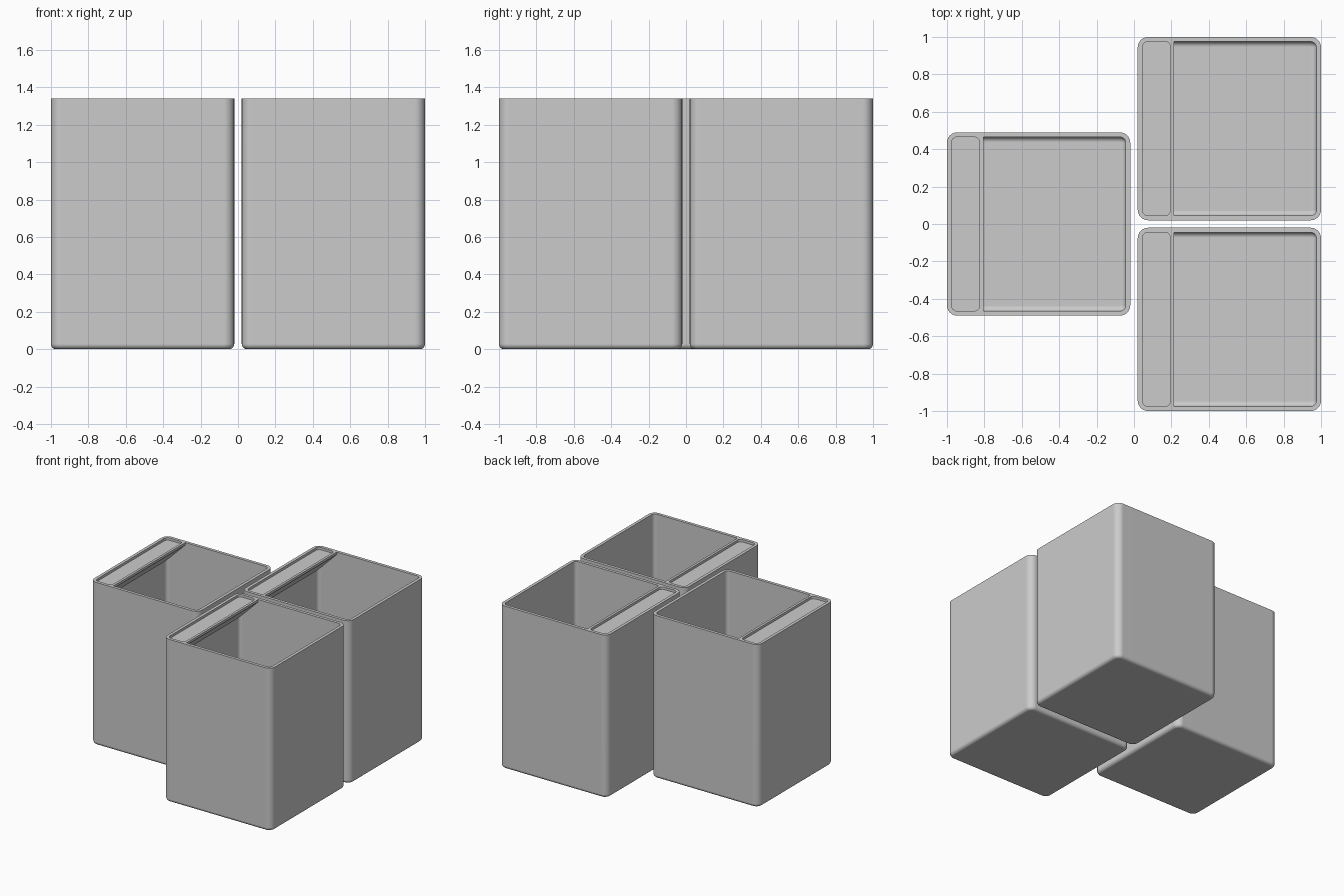
import bpy, bmesh, math

if "Cube" in bpy.data.objects:
    bpy.data.objects.remove(bpy.data.objects["Cube"])

SIZE, HEIGHT, WALL = 0.98, 1.34, 0.025
R_OUT, R_IN, FILLET, FLOOR = 0.055, 0.03, 0.028, 0.03
HALF = SIZE / 2
LEDGE_EDGE = -HALF + 0.195      # free edge of the label ledge
LIP, RECESS = 0.02, 0.02        # rim beside the recess, recess depth

grey = bpy.data.materials.new("plain grey")
grey.diffuse_color = (0.6, 0.6, 0.6, 1)
grey.use_nodes = True
grey.node_tree.nodes["Principled BSDF"].inputs["Base Color"].default_value = grey.diffuse_color


def ring(bm, x0, x1, y0, y1, r, z, seg=6):
    """Rounded rectangle of vertices at height z."""
    verts = []
    for cx, cy, a in ((x1 - r, y1 - r, 0), (x0 + r, y1 - r, 90),
                      (x0 + r, y0 + r, 180), (x1 - r, y0 + r, 270)):
        for i in range(seg + 1):
            t = math.radians(a + 90 * i / seg)
            verts.append(bm.verts.new((cx + r * math.cos(t), cy + r * math.sin(t), z)))
    return verts


def loft(bm, rings):
    """Skin consecutive rings and cap both ends."""
    n = len(rings[0])
    for a, b in zip(rings, rings[1:]):
        for i in range(n):
            j = (i + 1) % n
            bm.faces.new((a[i], a[j], b[j], b[i]))
    bm.faces.new(rings[0][::-1])
    bm.faces.new(rings[-1])


def finish(bm, name):
    bmesh.ops.recalc_face_normals(bm, faces=bm.faces)
    me = bpy.data.meshes.new(name)
    bm.to_mesh(me)
    bm.free()
    me.materials.append(grey)
    ob = bpy.data.objects.new(name, me)
    bpy.context.collection.objects.link(ob)
    return ob


def activate(ob):
    bpy.ops.object.select_all(action='DESELECT')
    ob.select_set(True)
    bpy.context.view_layer.objects.active = ob


def make_bin():
    # Open box: filleted outside, rim, then the cavity down to a filleted floor
    bm = bmesh.new()
    rings = []

    def square(half, r, z):
        rings.append(ring(bm, -half, half, -half, half, r, z))

    steps = [math.radians(90 * i / 5) for i in range(6)]
    for t in steps:
        d = FILLET * (1 - math.sin(t))
        square(HALF - d, R_OUT - d, FILLET * (1 - math.cos(t)))
    square(HALF, R_OUT, HEIGHT)
    square(HALF - WALL, R_IN, HEIGHT)
    for t in reversed(steps):
        d = FILLET * (1 - math.sin(t))
        square(HALF - WALL - d, R_IN - d, FLOOR + FILLET * (1 - math.cos(t)))
    loft(bm, rings)
    return finish(bm, "bin")


def make_ledge():
    # Wedge shelf under the rim, its ends set slightly into the walls
    bm = bmesh.new()
    x0, x1, ye = -HALF + WALL - 0.008, LEDGE_EDGE, HALF - WALL + 0.008
    profile = [(x0, HEIGHT), (x1, HEIGHT), (x1, HEIGHT - 0.02),
               (x0, HEIGHT - 0.02 - (x1 - x0))]
    loft(bm, [[bm.verts.new((x, y, z)) for x, z in profile] for y in (-ye, ye)])
    ledge = finish(bm, "label_ledge")
    # Rounded label recess
    bm = bmesh.new()
    yi = HALF - WALL
    loft(bm, [ring(bm, -HALF + WALL, LEDGE_EDGE - LIP, -yi, yi, R_IN, z)
              for z in (HEIGHT - RECESS, HEIGHT + 0.1)])
    cutter = finish(bm, "recess_cutter")
    cutter.hide_render = True
    mod = ledge.modifiers.new("recess", 'BOOLEAN')
    mod.operation, mod.solver, mod.object = 'DIFFERENCE', 'EXACT', cutter
    activate(ledge)
    bpy.ops.object.modifier_apply(modifier="recess")
    bpy.data.objects.remove(cutter)
    return ledge


# Three identical bins: one on the left, two on the right
spots = {"left": (-0.51, 0), "back_right": (0.51, 0.51), "front_right": (0.51, -0.51)}
for part in (make_bin(), make_ledge()):
    activate(part)
    bpy.ops.object.shade_smooth_by_angle(angle=math.radians(30))
    wn = part.modifiers.new("even shading", 'WEIGHTED_NORMAL')
    wn.keep_sharp = True
    base = part.name
    for i, (spot, (x, y)) in enumerate(spots.items()):
        ob = part
        if i:
            ob = part.copy()
            bpy.context.collection.objects.link(ob)
        ob.name = f"{spot}_{base}"
        ob.location = (x, y, 0)
